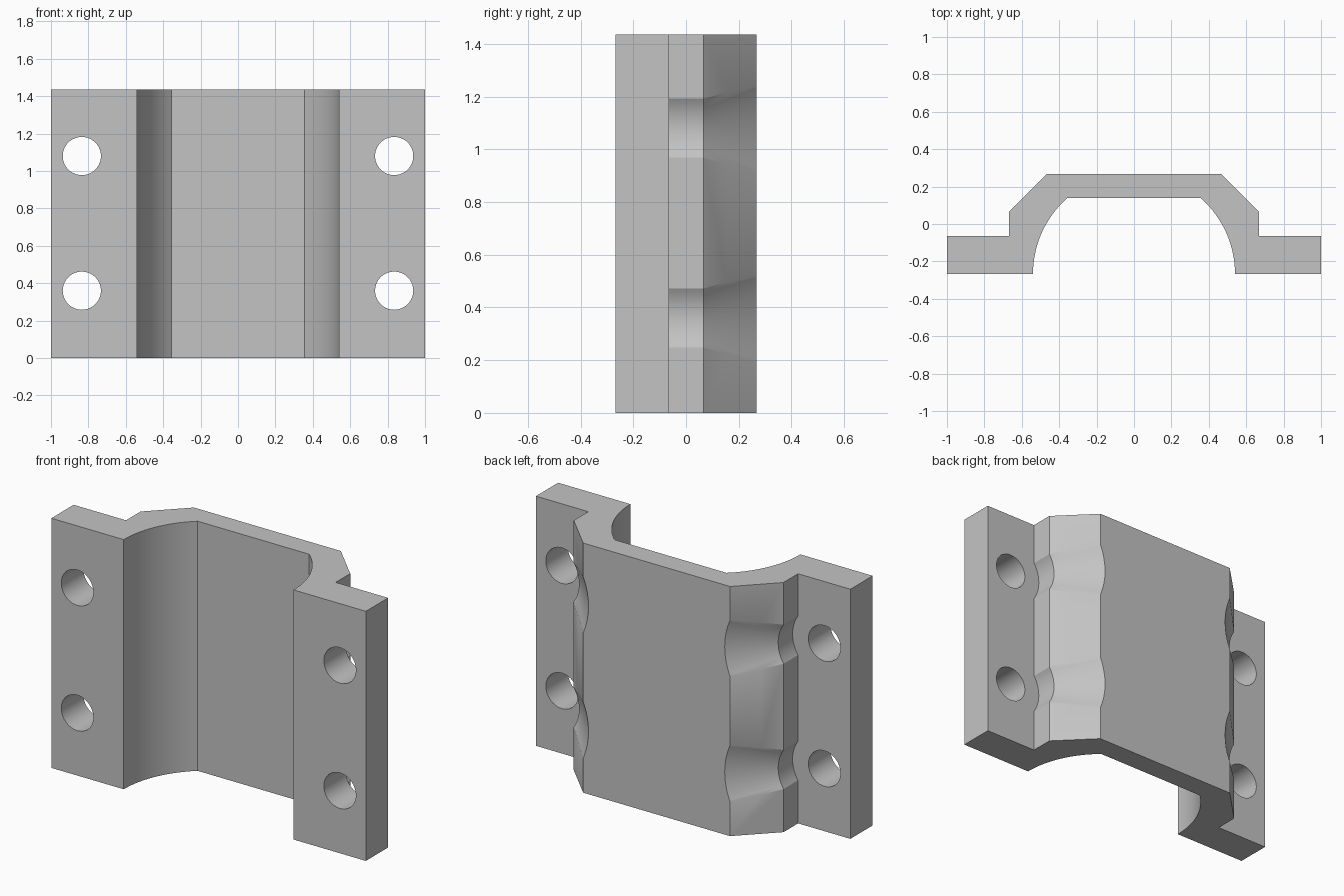
import bpy, bmesh, math
from mathutils import Matrix

cube = bpy.data.objects.get("Cube")
if cube:
    bpy.data.objects.remove(cube, do_unlink=True)

HEIGHT = 1.435
FRONT, FLANGE_BACK, WALL_TOP, BACK = -0.267, -0.065, 0.067, 0.267
BORE, INNER_BACK = 0.54, 0.14
HOLE_X, HOLE_ZS = 0.835, (0.36, 1.08)


def make_object(name, bm):
    bmesh.ops.recalc_face_normals(bm, faces=bm.faces[:])
    mesh = bpy.data.meshes.new(name)
    bm.to_mesh(mesh)
    bm.free()
    obj = bpy.data.objects.new(name, mesh)
    bpy.context.collection.objects.link(obj)
    return obj


def lathe(name, profile, x, z, steps=64):
    """Closed solid turned around a line parallel to y."""
    bm = bmesh.new()
    rings = []
    for r, y in profile:
        angles = [math.tau * i / steps for i in range(steps)]
        rings.append([bm.verts.new((x + r * math.cos(a), y, z + r * math.sin(a)))
                      for a in angles])
    for a, b in zip(rings, rings[1:]):
        for i in range(steps):
            j = (i + 1) % steps
            bm.faces.new((a[i], a[j], b[j], b[i]))
    bm.faces.new(rings[0])
    bm.faces.new(rings[-1])
    return make_object(name, bm)


# Half section: curved inside wall, then flange, wall and chamfer outside
end_angle = math.asin((INNER_BACK - FRONT) / BORE)
arc = [(BORE * math.cos(end_angle * (1 - i / 20)),
        FRONT + BORE * math.sin(end_angle * (1 - i / 20))) for i in range(21)]
half = arc + [(1, FRONT), (1, FLANGE_BACK), (0.667, FLANGE_BACK),
              (0.667, WALL_TOP), (0.467, BACK)]
outline = half + [(-x, y) for x, y in reversed(half)]

# Extrude the mirrored section upwards
bm = bmesh.new()
base = bm.faces.new([bm.verts.new((x, y, 0)) for x, y in outline])
top = bmesh.ops.extrude_face_region(bm, geom=[base])
bmesh.ops.translate(bm, vec=(0, 0, HEIGHT),
                    verts=[v for v in top["geom"] if isinstance(v, bmesh.types.BMVert)])
bracket = make_object("bracket", bm)

# Bolt holes with a clearance pocket that flares through the chamfer
hole_profile = [(0.102, -0.4), (0.102, FLANGE_BACK + 0.001), (0.202, FLANGE_BACK + 0.001),
                (0.202, WALL_TOP), (0.402, BACK), (0.442, BACK + 0.04)]
bpy.context.view_layer.objects.active = bracket
bracket.select_set(True)
for side in (-1, 1):
    for z in HOLE_ZS:
        cutter = lathe("hole_cutter", hole_profile, side * HOLE_X, z)
        cutter.hide_render = True
        mod = bracket.modifiers.new("bolt_hole", 'BOOLEAN')
        mod.operation, mod.solver, mod.object = 'DIFFERENCE', 'EXACT', cutter
        bpy.ops.object.modifier_apply(modifier=mod.name)
        bpy.data.objects.remove(cutter, do_unlink=True)

# Plain grey finish
grey = bpy.data.materials.new("grey")
grey.use_nodes = True
colour = (0.55, 0.55, 0.55, 1)
grey.diffuse_color = colour
grey.node_tree.nodes["Principled BSDF"].inputs["Base Color"].default_value = colour
bracket.data.materials.clear()
bracket.data.materials.append(grey)
for poly in bracket.data.polygons:
    poly.material_index = 0
bpy.ops.object.shade_smooth_by_angle(angle=math.radians(20))
